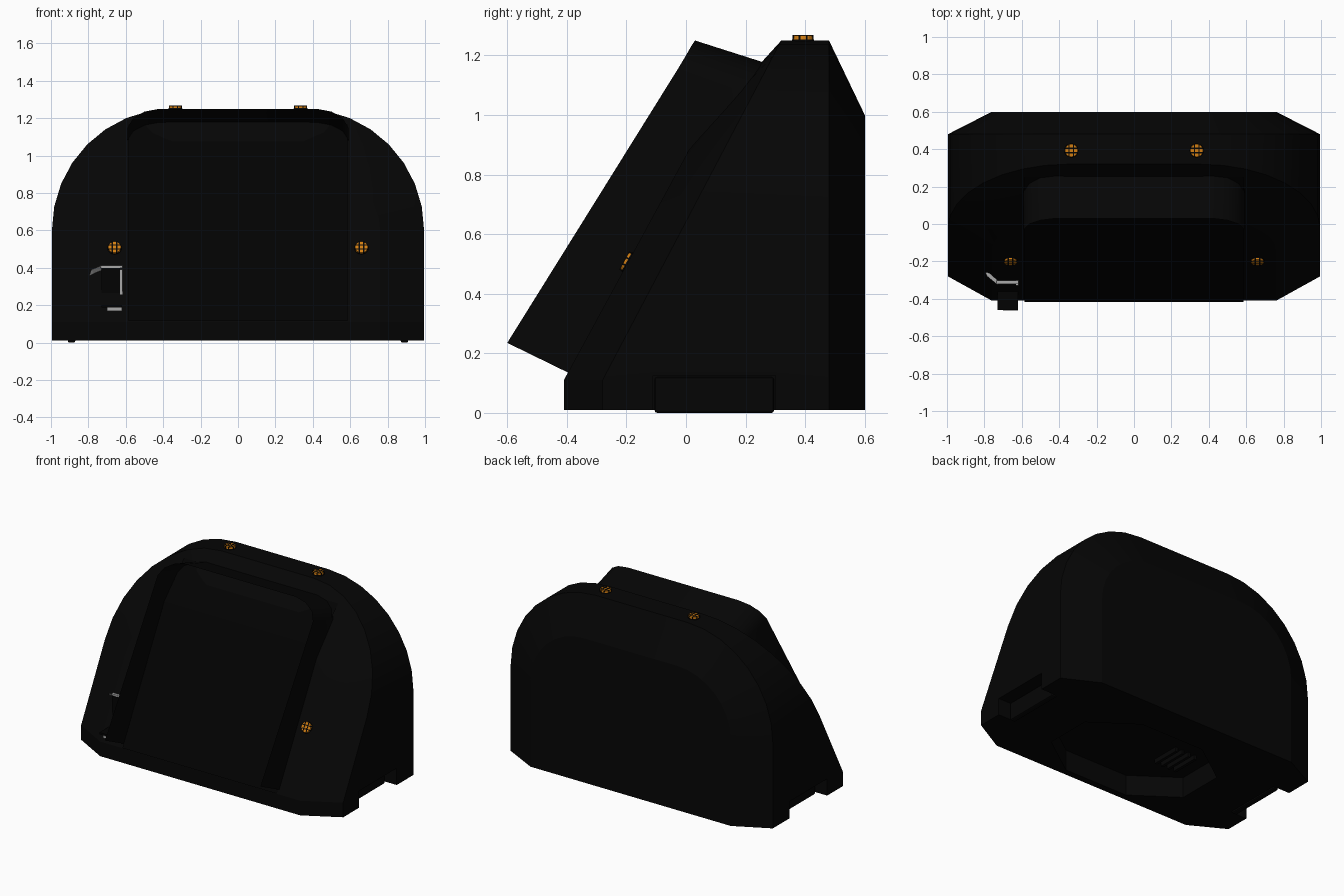
import bpy, bmesh, math
from mathutils import Matrix, Vector

cube = bpy.data.objects.get("Cube")
if cube:
    bpy.data.objects.remove(cube, do_unlink=True)


def material(name, rgb, rough=0.6):
    m = bpy.data.materials.new(name)
    m.use_nodes = True
    m.diffuse_color = (*rgb, 1)
    bsdf = m.node_tree.nodes["Principled BSDF"]
    bsdf.inputs["Base Color"].default_value = (*rgb, 1)
    bsdf.inputs["Roughness"].default_value = rough
    return m


BLACK = material("black_plastic", (0.0016, 0.0016, 0.0016))
DARK = material("deep_black", (0.0006, 0.0006, 0.0006))
ORANGE = material("orange_lens", (0.65, 0.21, 0.006))
GREY = material("grey_metal", (0.4, 0.4, 0.4))


def finish(name, bm, mat):
    bmesh.ops.recalc_face_normals(bm, faces=bm.faces)
    mesh = bpy.data.meshes.new(name)
    bm.to_mesh(mesh)
    bm.free()
    mesh.materials.append(mat)
    ob = bpy.data.objects.new(name, mesh)
    bpy.context.collection.objects.link(ob)
    return ob


def select(ob):
    bpy.ops.object.select_all(action="DESELECT")
    ob.select_set(True)
    bpy.context.view_layer.objects.active = ob


def box(name, lo, hi, mat, bevel=0.0):
    bm = bmesh.new()
    lo, hi = Vector(lo), Vector(hi)
    bmesh.ops.create_cube(bm, size=1, matrix=Matrix.Translation((lo + hi) / 2)
                          @ Matrix.Diagonal((*(hi - lo), 1)))
    if bevel:
        bmesh.ops.bevel(bm, geom=bm.edges[:], offset=bevel, segments=2,
                        profile=0.5, affect="EDGES")
    return finish(name, bm, mat)


def sheet(name, rows, mat):
    """Open surface joining two equal rows of points."""
    bm = bmesh.new()
    a, b = [[bm.verts.new(p) for p in row] for row in rows]
    for i in range(len(a) - 1):
        bm.faces.new((a[i], a[i + 1], b[i + 1], b[i]))
    return finish(name, bm, mat)


# Body: arched shell made of four rings, chamfered front and back
BASE, SILL, SPRING, FLAT = 0.01, 0.11, 0.6, 0.35


def arch(half, rise, steps=8):
    side = [(half, BASE), (half, SILL)]
    for i in range(steps + 1):
        t = math.pi / 2 * i / steps
        side.append((FLAT + (half - FLAT) * math.cos(t), SPRING + rise * math.sin(t)))
    return side + [(-x, z) for x, z in reversed(side)]


def front_y(z, start, slope):
    return start + max(0, z - SILL) / slope


inner, outer, front = arch(0.76, 0.4), arch(0.995, 0.65), arch(0.76, 0.35)
rings = [
    [(x, 0.6, z) for x, z in inner],
    [(x, 0.48, z) for x, z in outer],
    [(x, front_y(z, -0.28, 1.9), z) for x, z in outer],
    [(x, front_y(z, -0.41, 1.84), z) for x, z in front],
]
bm = bmesh.new()
loops = [[bm.verts.new(p) for p in ring] for ring in rings]
n = len(inner)
for a, b in zip(loops, loops[1:]):
    for i in range(n):
        j = (i + 1) % n
        bm.faces.new((a[i], a[j], b[j], b[i]))
bm.faces.new(loops[0])
f = loops[-1]
bm.faces.new(f[1:-1])
bm.faces.new((f[0], f[1], f[-2], f[-1]))
body = finish("body", bm, BLACK)


def cut(target, cutter):
    cutter.hide_render = True
    mod = target.modifiers.new("cut", "BOOLEAN")
    mod.operation = "DIFFERENCE"
    mod.solver = "EXACT"
    mod.object = cutter
    select(target)
    bpy.ops.object.modifier_apply(modifier=mod.name)
    bpy.data.objects.remove(cutter, do_unlink=True)


# Side notches, each with a foot along its inner wall
for s, side in ((1, "left"), (-1, "right")):
    xs = sorted((s * 0.9, s * 1.2))
    cut(body, box("notch_cutter", (xs[0], -0.11, -0.2), (xs[1], 0.3, 0.125), BLACK))
    xs = sorted((s * 0.87, s * 0.91))
    box(side + "_foot", (xs[0], -0.105, 0), (xs[1], 0.295, 0.12), BLACK, 0.008)

# Octagonal recess in the underside
bm = bmesh.new()
w, d, a, b = 0.53, 0.365, 0.24, 0.16
outline = [(w, b), (a, d), (-a, d), (-w, b), (-w, -b), (-a, -d), (a, -d), (w, -b)]
base = bm.faces.new([bm.verts.new((x, y, -0.1)) for x, y in outline])
up = bmesh.ops.extrude_face_region(bm, geom=[base])["geom"]
bmesh.ops.translate(bm, vec=(0, 0, 0.25),
                    verts=[v for v in up if isinstance(v, bmesh.types.BMVert)])
cut(body, finish("recess_cutter", bm, BLACK))
for i in range(4):
    x = -0.42 + i * 0.05
    box(f"recess_slat_{i + 1}", (x, -0.1, 0.12), (x + 0.02, 0.1, 0.16), BLACK)

select(body)
bpy.ops.object.shade_smooth_by_angle(angle=math.radians(22))

# Hood: thin open sheet around the screen, with rounded upper corners
corner = [(0.59, -0.03, 1.15), (0.56, 0.0, 1.2), (0.5, 0.02, 1.235), (0.42, 0.03, 1.25)]
half = [(0.59, -0.6, 0.235)] + corner
back = [(0.59, -0.385, 0.13)] + [(x, y + 0.235, z - 0.075) for x, y, z in corner]
rows = [r + [(-x, y, z) for x, y, z in reversed(r)] for r in (half, back)]
hood = sheet("hood", rows, BLACK)
select(hood)
bpy.ops.object.shade_smooth_by_angle(angle=math.radians(40))

# Screen panel lying on the sloped front
path = [(-0.417, 0.115), (0.036, 0.95), (0.25, 1.165)]
sheet("screen", [[(s * 0.585, y, z) for y, z in path] for s in (1, -1)], DARK)


# Lights: orange lens under a cage of crossed guard bars
def lamp(name, place, tilt, height):
    frame = Matrix.Translation(place) @ Matrix.Rotation(tilt, 4, "X")
    for part, r, top, mat in (("rim", 0.038, height * 0.3, BLACK),
                              ("lens", 0.036, height * 0.9, ORANGE)):
        bm = bmesh.new()
        bmesh.ops.create_cone(bm, cap_ends=True, segments=20, radius1=r, radius2=r * 0.95,
                              depth=top, matrix=frame @ Matrix.Translation((0, 0, top / 2)))
        finish(f"{name}_{part}", bm, mat)
    bm = bmesh.new()
    for turn in (0, math.pi / 2):
        for off in (-0.012, 0.012):
            bmesh.ops.create_cube(bm, size=1, matrix=frame @ Matrix.Rotation(turn, 4, "Z")
                                  @ Matrix.Translation((off, 0, height / 2))
                                  @ Matrix.Diagonal((0.006, 0.07, height, 1)))
    finish(name + "_guard", bm, BLACK)


slope = math.atan(1.84)
for s, side in ((1, "left"), (-1, "right")):
    lamp(side + "_front_light", (s * 0.66, front_y(0.505, -0.41, 1.84), 0.505), slope, 0.014)
    lamp(side + "_top_light", (s * 0.335, 0.393, 1.248), 0, 0.02)

# Small holder beside the screen: dark tray and back plate with metal edges
box("holder_tray", (-0.73, -0.46, 0.187), (-0.62, -0.3, 0.2), DARK)
box("holder_plate", (-0.73, -0.325, 0.19), (-0.632, -0.305, 0.4), DARK)
box("holder_base", (-0.70, -0.462, 0.17), (-0.62, -0.3, 0.187), GREY)
box("holder_side", (-0.632, -0.33, 0.19), (-0.618, -0.3, 0.39), GREY)
box("holder_top", (-0.735, -0.322, 0.4), (-0.618, -0.303, 0.412), GREY)
sheet("holder_arm", [[(-0.73, -0.325, 0.412), (-0.785, -0.28, 0.39), (-0.795, -0.26, 0.36)],
                     [(-0.73, -0.30, 0.385), (-0.77, -0.265, 0.37), (-0.78, -0.25, 0.35)]], GREY)
